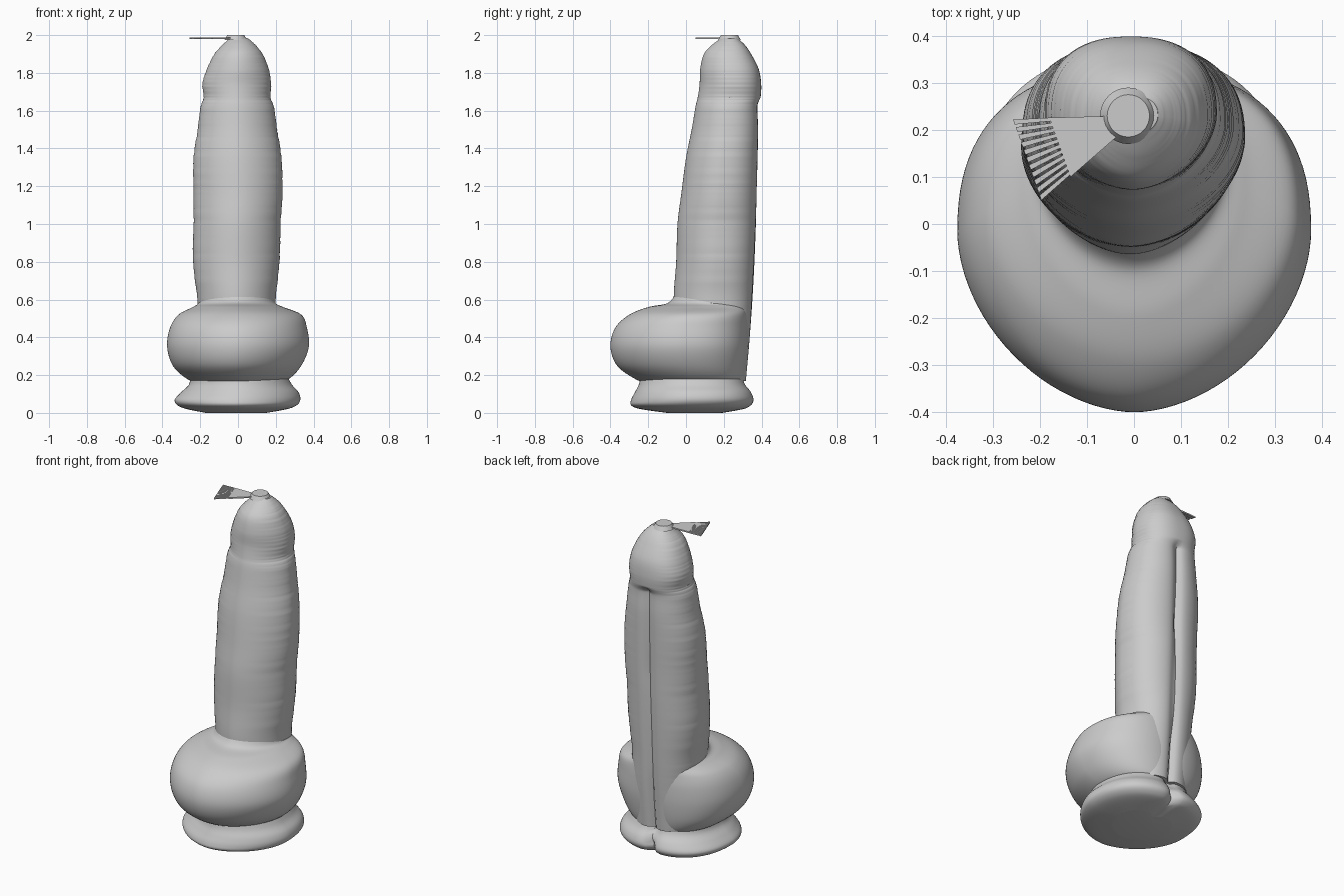
import bpy
import bmesh
import math
import random
from mathutils import Vector

random.seed(4)
default_cube = bpy.data.objects.get("Cube")
if default_cube:
    bpy.data.objects.remove(default_cube)

# One plain grey for everything
grey = bpy.data.materials.new("plain_grey")
grey.use_nodes = True
colour = (0.6, 0.6, 0.6, 1)
grey.diffuse_color = colour
grey.node_tree.nodes["Principled BSDF"].inputs["Base Color"].default_value = colour


def finish(name, bm, smooth=True):
    """Turn a bmesh into a named, coloured object."""
    bmesh.ops.recalc_face_normals(bm, faces=bm.faces)
    mesh = bpy.data.meshes.new(name)
    bm.to_mesh(mesh)
    bm.free()
    mesh.materials.append(grey)
    obj = bpy.data.objects.new(name, mesh)
    bpy.context.collection.objects.link(obj)
    if smooth:
        bpy.ops.object.select_all(action='DESELECT')
        obj.select_set(True)
        bpy.context.view_layer.objects.active = obj
        bpy.ops.object.shade_smooth_by_angle(angle=math.radians(40))
    return obj


def spline(rows, steps):
    """Smooth the profile rows with a Catmull-Rom curve."""
    points = [rows[0]] + rows + [rows[-1]]
    for i in range(len(rows) - 1):
        quad = points[i:i + 4]
        for s in range(steps):
            t = s / steps
            yield [b + t / 2 * (c - a + t * (2 * a - 5 * b + 4 * c - d
                                             + t * (3 * (b - c) + d - a)))
                   for a, b, c, d in zip(*quad)]
    yield rows[-1]


def signed_power(value, power):
    return math.copysign(abs(value) ** power, value)


def loft(name, rows, mid, groove, groove_top, steps, ripple=0, sides=96):
    """Stack rings given by height, left, right, front and back extents.
    The front is slightly pointed, the back is broad with a central groove."""
    bm = bmesh.new()
    rings = []
    for z, left, right, front, back in spline(rows, steps):
        centre_y = front + (back - front) * mid
        centre_x = (left + right) / 2
        half = (right - left) / 2 + random.uniform(-ripple, ripple)
        fade = max(0, min(1, (groove_top - z) * 25))
        ring = []
        for k in range(sides):
            angle = math.tau * k / sides
            c, s = math.cos(angle), math.sin(angle)
            power = 0.84 if s > 0 else 1.1
            x = centre_x + half * signed_power(c, power)
            depth = back - centre_y if s > 0 else centre_y - front
            y = centre_y + depth * signed_power(s, power)
            if s > 0:
                y -= groove * fade * math.exp(-abs(x) / 0.025)
            ring.append(bm.verts.new((x, y, z)))
        rings.append(ring)
    for low, high in zip(rings, rings[1:]):
        for k in range(sides):
            n = (k + 1) % sides
            bm.faces.new((low[k], low[n], high[n], high[k]))
    bm.faces.new(rings[0])
    bm.faces.new(rings[-1])
    return finish(name, bm)


# Flared foot with a notch at the back
foot = [
    (0.0, -0.17, 0.15, -0.1, 0.2),
    (0.02, -0.27, 0.26, -0.24, 0.31),
    (0.04, -0.32, 0.31, -0.29, 0.35),
    (0.07, -0.335, 0.33, -0.29, 0.365),
    (0.11, -0.3, 0.32, -0.27, 0.35),
    (0.15, -0.26, 0.285, -0.25, 0.32),
    (0.2, -0.25, 0.26, -0.24, 0.3),
]
loft("foot", foot, 0.48, 0.06, 1, 5)

# Wide rounded lower body
lower_body = [
    (0.155, -0.2, 0.2, -0.2, 0.29),
    (0.18, -0.27, 0.27, -0.27, 0.31),
    (0.25, -0.345, 0.335, -0.365, 0.325),
    (0.35, -0.375, 0.375, -0.4, 0.335),
    (0.45, -0.36, 0.365, -0.375, 0.335),
    (0.52, -0.315, 0.335, -0.3, 0.33),
    (0.56, -0.24, 0.24, -0.2, 0.33),
    (0.58, -0.21, 0.2, -0.1, 0.33),
    (0.62, -0.2, 0.19, -0.06, 0.33),
]
loft("lower_body", lower_body, 0.52, 0.035, 1, 8)

# Tall tapering column with a domed end
column = [
    (0.17, -0.18, 0.18, 0, 0.325),
    (0.4, -0.2, 0.2, -0.05, 0.345),
    (0.6, -0.215, 0.2, -0.065, 0.358),
    (0.8, -0.238, 0.22, -0.052, 0.368),
    (1.0, -0.235, 0.225, -0.045, 0.376),
    (1.16, -0.235, 0.235, -0.025, 0.38),
    (1.35, -0.235, 0.23, 0, 0.385),
    (1.5, -0.213, 0.207, 0.03, 0.388),
    (1.62, -0.198, 0.19, 0.05, 0.385),
    (1.67, -0.182, 0.172, 0.062, 0.395),
    (1.74, -0.188, 0.175, 0.072, 0.398),
    (1.82, -0.165, 0.163, 0.075, 0.385),
    (1.9, -0.125, 0.13, 0.095, 0.345),
    (1.95, -0.08, 0.09, 0.14, 0.31),
    (1.985, -0.04, 0.05, 0.19, 0.27),
]
loft("column", column, 0.5, 0.035, 1.67, 12, ripple=0.0012)

# Small button on the very top
bm = bmesh.new()
bmesh.ops.create_cone(bm, cap_ends=True, segments=32, radius1=0.06,
                      radius2=0.045, depth=0.025)
bmesh.ops.translate(bm, verts=bm.verts, vec=(-0.012, 0.23, 1.9875))
finish("top_button", bm)

# Thin fringed fan projecting sideways from the top
bm = bmesh.new()


def plate(outline):
    """Add a thin flat plate from a plan outline."""
    face = bm.faces.new([bm.verts.new((p.x, p.y, 1.98)) for p in outline])
    grown = bmesh.ops.extrude_face_region(bm, geom=[face])
    top = [g for g in grown["geom"] if isinstance(g, bmesh.types.BMVert)]
    bmesh.ops.translate(bm, verts=top, vec=(0, 0, 0.008))


root_a, root_b = Vector((-0.03, 0.23)), Vector((-0.02, 0.2))
edge_a, edge_b = Vector((-0.18, 0.226)), Vector((-0.135, 0.1))
tip_a, tip_b = Vector((-0.257, 0.222)), Vector((-0.195, 0.045))
plate([root_a, edge_a, edge_b, root_b])
teeth = 11
for i in range(teeth):
    start, end = i / teeth, (i + 0.65) / teeth
    plate([edge_a.lerp(edge_b, start), tip_a.lerp(tip_b, start),
           tip_a.lerp(tip_b, end), edge_a.lerp(edge_b, end)])
finish("top_fan", bm, smooth=False)
